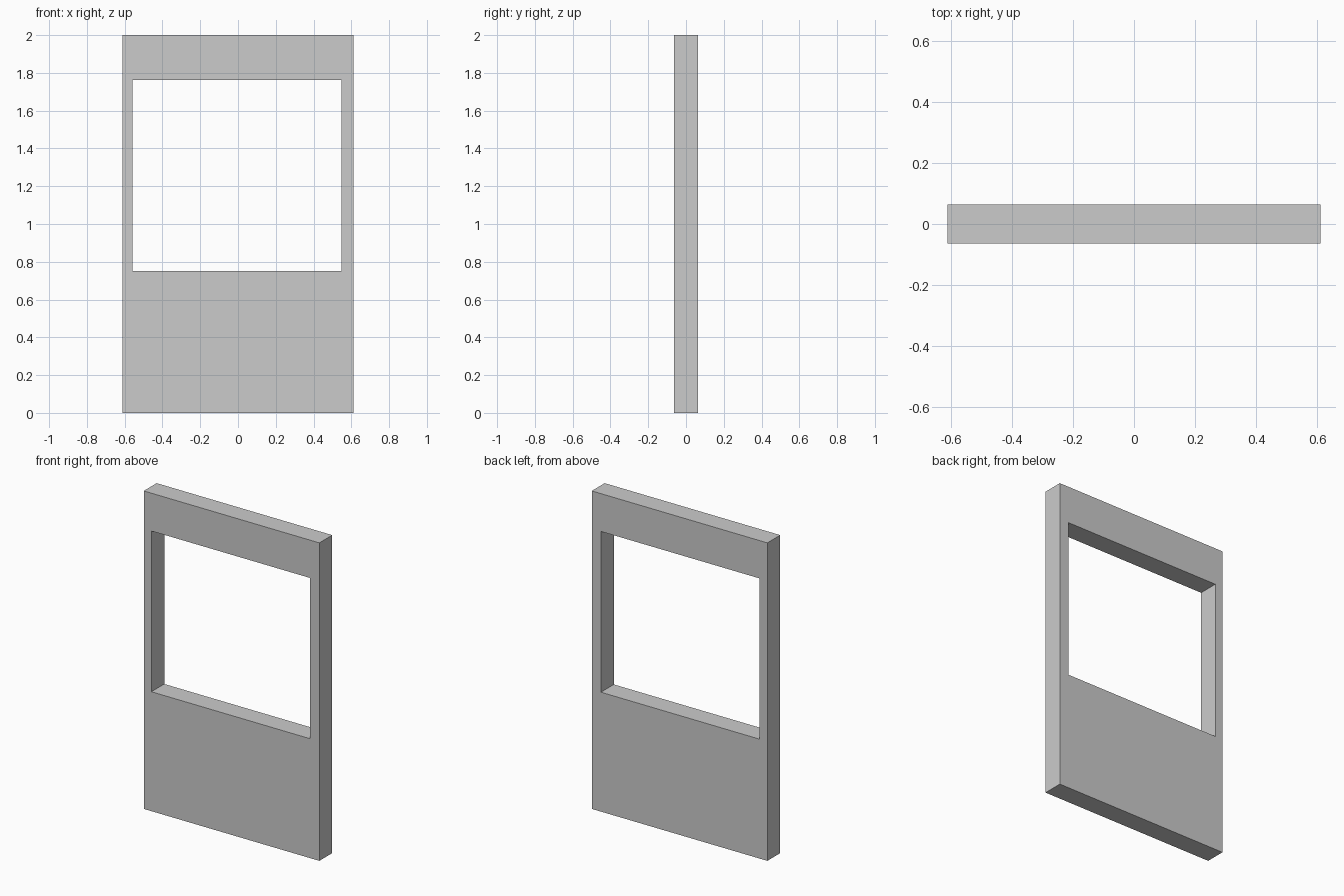
import bpy, bmesh

if "Cube" in bpy.data.objects:
    bpy.data.objects.remove(bpy.data.objects["Cube"])

HALF_DEPTH = 0.064


def rectangle(x0, x1, z0, z1):
    return [(x0, z0), (x1, z0), (x1, z1), (x0, z1)]


# Wall panel outline and its slightly off-centre window opening
outer = rectangle(-0.611, 0.611, 0.0, 2.0)
opening = rectangle(-0.558, 0.547, 0.751, 1.762)

bm = bmesh.new()


def ring(points, y):
    return [bm.verts.new((x, y, z)) for x, z in points]


# Four loops joined into one closed frame: front, reveal, back, outer edge
loops = [ring(outer, -HALF_DEPTH), ring(opening, -HALF_DEPTH),
         ring(opening, HALF_DEPTH), ring(outer, HALF_DEPTH)]
for k in range(4):
    a, b = loops[k], loops[(k + 1) % 4]
    for i in range(4):
        j = (i + 1) % 4
        bm.faces.new((a[i], a[j], b[j], b[i]))
bmesh.ops.recalc_face_normals(bm, faces=bm.faces[:])

mesh = bpy.data.meshes.new("window_wall_panel")
bm.to_mesh(mesh)
bm.free()
panel = bpy.data.objects.new("window_wall_panel", mesh)
bpy.context.collection.objects.link(panel)
